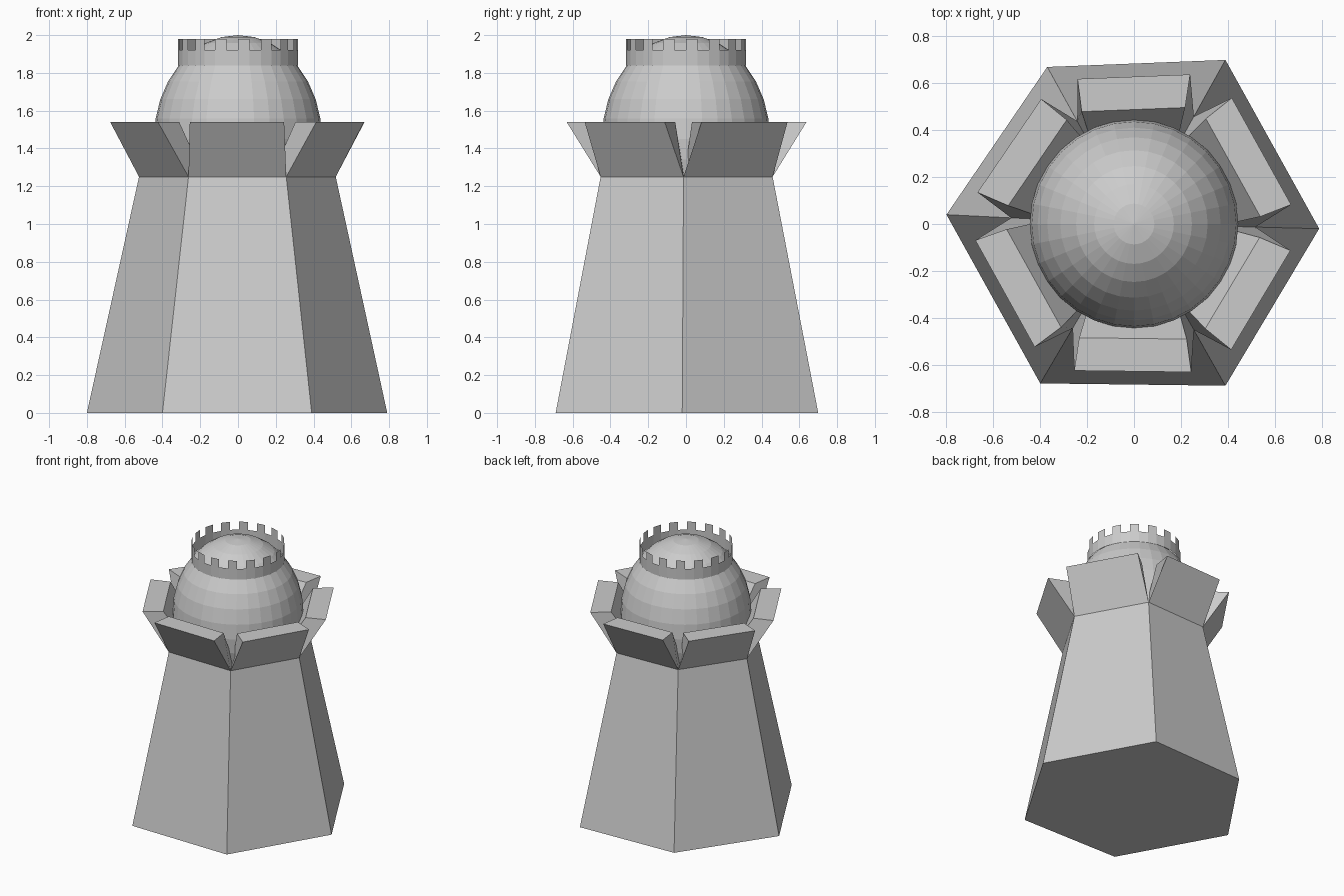
import bpy, bmesh
from math import cos, sin, pi
from mathutils import Vector

if "Cube" in bpy.data.objects:
    bpy.data.objects.remove(bpy.data.objects["Cube"])


def finish(bm, name):
    bmesh.ops.recalc_face_normals(bm, faces=bm.faces)
    me = bpy.data.meshes.new(name)
    bm.to_mesh(me)
    bm.free()
    ob = bpy.data.objects.new(name, me)
    bpy.context.collection.objects.link(ob)
    return ob


# Slightly uneven hexagonal footprint of the tower
FOOT = [(0.79, -0.02), (0.39, 0.70), (-0.37, 0.67),
        (-0.80, 0.04), (-0.40, -0.68), (0.39, -0.69)]
RIM_Z, TOP_Z, FLARE = 1.25, 1.54, 0.18

# Tapered tower with one flared parapet block growing from each side
bm = bmesh.new()


def ring(scale, z):
    return [bm.verts.new((x * scale, y * scale, z)) for x, y in FOOT]


base, rim, inner = ring(1, 0), ring(0.655, RIM_Z), ring(0.45, RIM_Z)
bm.faces.new(base)
bm.faces.new(inner)


def raised(a, b, normal, width):
    """Copy an edge outward and up, scaling its length about its middle."""
    mid = (a.co + b.co) / 2
    shift = normal * FLARE + Vector((0, 0, TOP_Z - RIM_Z))
    return [bm.verts.new(mid + (v.co - mid) * width + shift) for v in (a, b)]


for i in range(6):
    j = (i + 1) % 6
    a, b, c, d = rim[i], rim[j], inner[j], inner[i]
    bm.faces.new((base[i], base[j], b, a))
    edge = b.co - a.co
    normal = Vector((edge.y, -edge.x, 0)).normalized()
    ta, tb = raised(a, b, normal, 0.965)
    td, tc = raised(d, c, normal, 1.29)
    for f in ((a, b, tb, ta), (b, c, tc, tb), (c, d, td, tc),
              (d, a, ta, td), (ta, tb, tc, td)):
        bm.faces.new(f)
finish(bm, "tower_with_parapet")

# Faceted dome, stretched vertically
bm = bmesh.new()
bmesh.ops.create_uvsphere(bm, u_segments=32, v_segments=16, radius=1)
bmesh.ops.scale(bm, vec=(0.445, 0.445, 0.55), verts=bm.verts)
bmesh.ops.translate(bm, vec=(0, 0, 1.45), verts=bm.verts)
finish(bm, "dome")

# Thin crenellated crown: a band with every second segment raised
bm = bmesh.new()
N, R = 32, 0.317
rows = [[bm.verts.new((R * cos(2 * pi * k / N), R * sin(2 * pi * k / N), z))
         for k in range(N)] for z in (1.84, 1.92, 1.98)]
for k in range(N):
    m = (k + 1) % N
    for lo, hi in zip(rows[:1 + (k % 2 == 0)], rows[1:]):
        bm.faces.new((lo[k], lo[m], hi[m], hi[k]))
finish(bm, "battlement_crown")
